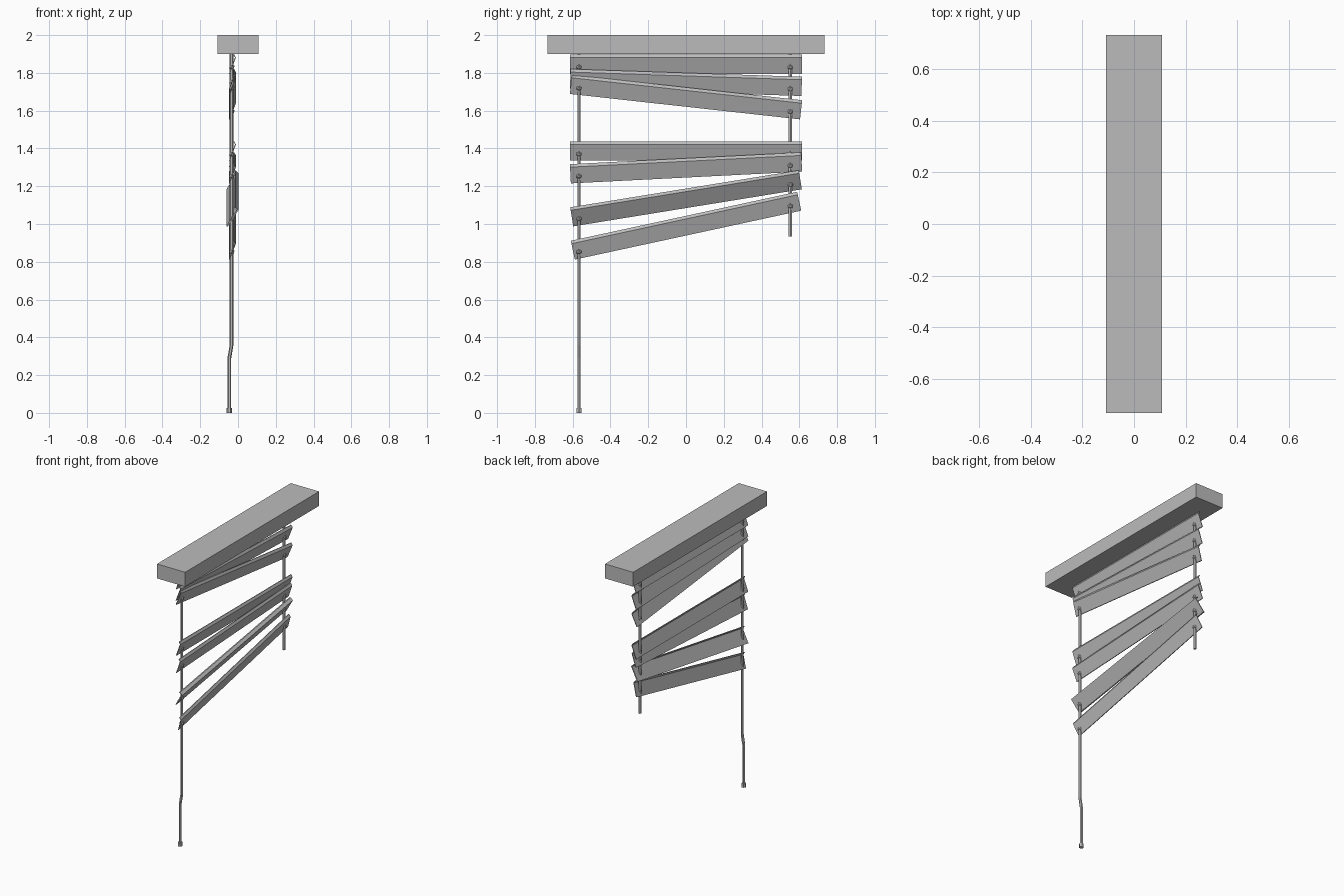
import bpy, bmesh, math
from mathutils import Matrix, Vector

cube = bpy.data.objects.get("Cube")
if cube:
    bpy.data.objects.remove(cube, do_unlink=True)

grey = bpy.data.materials.new("plain grey")
grey.use_nodes = True
COLOUR = (0.5, 0.5, 0.5, 1)
grey.diffuse_color = COLOUR
grey.node_tree.nodes["Principled BSDF"].inputs["Base Color"].default_value = COLOUR


def finish(name, bm):
    bmesh.ops.recalc_face_normals(bm, faces=bm.faces)
    mesh = bpy.data.meshes.new(name)
    bm.to_mesh(mesh)
    bm.free()
    mesh.materials.append(grey)
    obj = bpy.data.objects.new(name, mesh)
    bpy.context.collection.objects.link(obj)
    return obj


def box(name, centre, size):
    bm = bmesh.new()
    bmesh.ops.create_cube(bm, size=1, matrix=Matrix.Translation(centre) @ Matrix.Diagonal((*size, 1)))
    return finish(name, bm)


def cord(name, path, radius, sides=6):
    # hexagonal rings joined along a near-vertical path
    bm = bmesh.new()
    rings = []
    for p in path:
        angles = [math.tau * i / sides for i in range(sides)]
        rings.append([bm.verts.new(Vector(p) + Vector((math.cos(a), math.sin(a), 0)) * radius)
                      for a in angles])
    for low, high in zip(rings, rings[1:]):
        for i in range(sides):
            j = (i + 1) % sides
            bm.faces.new((low[i], low[j], high[j], high[i]))
    bm.faces.new(rings[0])
    bm.faces.new(rings[-1])
    return finish(name, bm)


def slat(name, height, angle, lean):
    # thin leaning strip with a folded lip along its upper edge
    outer = [(-0.014, -0.051), (0.018, 0.035), (0.009, 0.051)]
    thickness = 0.005
    profile = outer + [(x - thickness, z) for x, z in reversed(outer)]
    half = 0.613
    place = Matrix.Translation((CORD_X + 0.005, 0, height)) @ Matrix.Rotation(math.radians(angle), 4, 'X')
    bm = bmesh.new()
    verts = [bm.verts.new((x * lean, -half, z)) for x, z in profile]
    n = len(verts)
    back = [bm.verts.new((v.co.x, half, v.co.z)) for v in verts]
    for i in range(n):
        j = (i + 1) % n
        bm.faces.new((verts[i], verts[j], back[j], back[i]))
    bm.faces.new(verts)
    bm.faces.new(back)
    bm.transform(place)
    return finish(name, bm)


CORD_X = -0.034
FRONT_Y, BACK_Y = -0.567, 0.552

# head rail
box("head_rail", (0, 0, 1.95), (0.216, 1.466, 0.1))

# slats: centre height, sag angle, lean factor
slats = [(1.846, 0, 1), (1.749, -1.9, 1), (1.672, -6.3, 1), (1.386, 0, 1),
         (1.297, 2.9, 1), (1.136, 9.2, 1.7), (0.991, 12.2, 1)]
for number, (height, angle, lean) in enumerate(slats, 1):
    slat(f"slat_{number}", height, angle, lean)
    # knots where the cords pass through
    for side, y in (("front", FRONT_Y), ("back", BACK_Y)):
        z = height + y * math.tan(math.radians(angle)) - 0.016
        bm = bmesh.new()
        bmesh.ops.create_icosphere(bm, subdivisions=1, radius=0.016,
                                   matrix=Matrix.Translation((CORD_X + 0.001, y, z)))
        finish(f"{side}_knot_{number}", bm)

# hanging cords, the front one kinked near its lower end
cord("back_cord", [(CORD_X, BACK_Y, 0.935), (CORD_X, BACK_Y, 1.91)], 0.01)
cord("front_cord", [(-0.046, FRONT_Y, 0.01), (-0.046, FRONT_Y, 0.29),
                    (CORD_X, FRONT_Y, 0.36), (CORD_X, FRONT_Y, 1.91)], 0.01)
cord("cord_end", [(-0.046, FRONT_Y, 0), (-0.046, FRONT_Y, 0.026)], 0.015)
